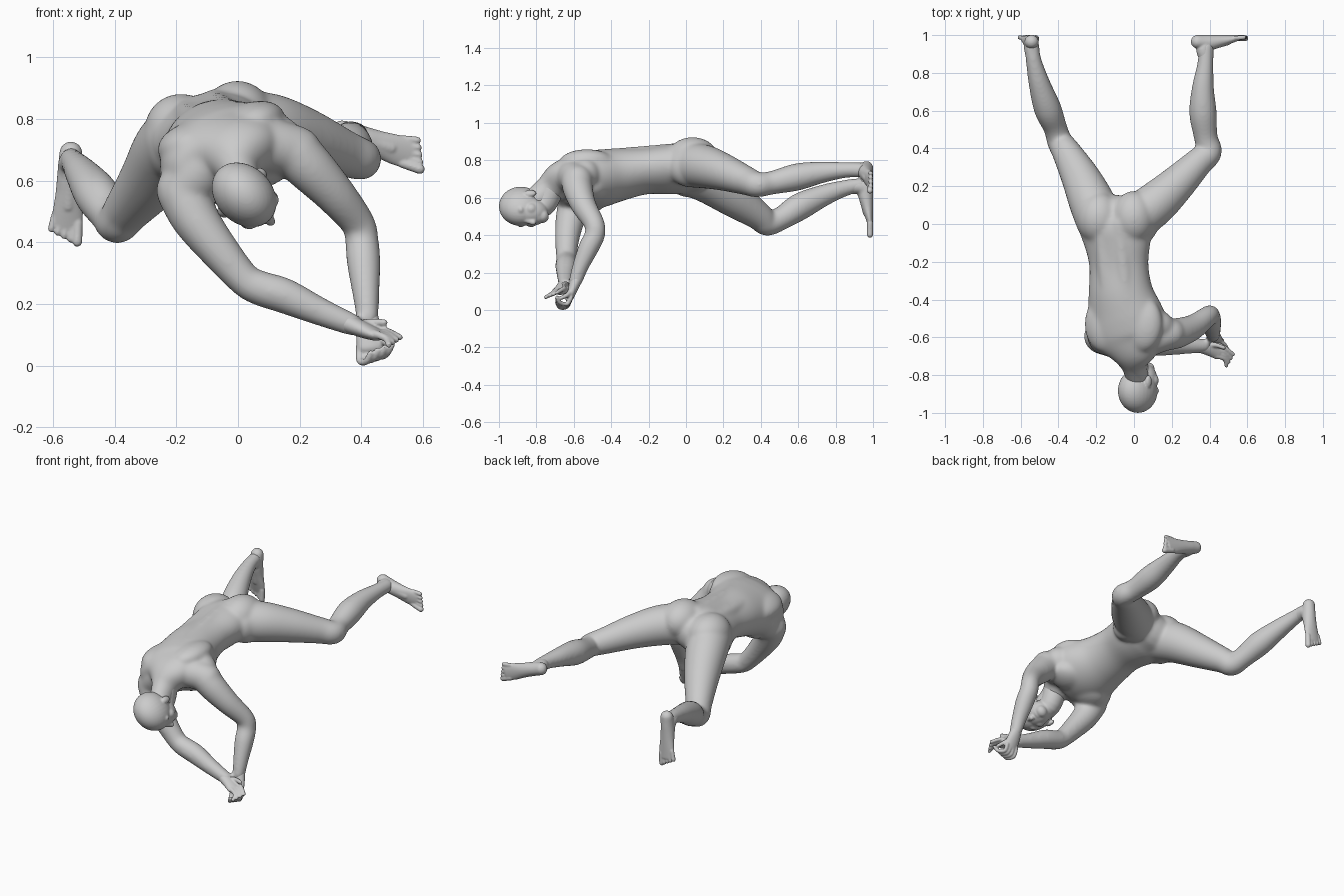
import bpy, bmesh
from math import sin, cos, pi, radians
from mathutils import Vector as V, Matrix

bm = bmesh.new()


def spline(p, i, u):
    """Catmull-Rom interpolation of whole rows (position and radii)."""
    q = [p[max(0, min(len(p) - 1, i + k))] for k in (-1, 0, 1, 2)]
    return [0.5 * (2 * b + (c - a) * u + (2 * a - 5 * b + 4 * c - d) * u * u
                   + (3 * b - a - 3 * c + d) * u ** 3) for a, b, c, d in zip(*q)]


def tube(rows, ref=None, sides=40, steps=6):
    """Round-ended loft; rows are (x, y, z, radius) or (x, y, z, side, depth)."""
    rows = [list(r) + [r[3]] * (5 - len(r)) for r in rows]
    s = [spline(rows, i, k / steps) for i in range(len(rows) - 1) for k in range(steps)]
    s.append(rows[-1])
    pos = [V(r[:3]) for r in s]
    if ref is None:
        d = pos[-1] - pos[0]
        k = min(range(3), key=lambda i: abs(d[i]))
        ref = V([float(i == k) for i in range(3)])
    n = len(s)
    rings = [(pos[i], (pos[min(i + 1, n - 1)] - pos[max(i - 1, 0)]).normalized(), s[i][3], s[i][4])
             for i in range(n)]

    def cap(ring, sign):
        p, t, a, b = ring
        return [(p + t * sign * min(a, b) * sin(w), t, a * cos(w), b * cos(w))
                for w in (0.4, 0.8, 1.15, 1.42)]
    rings = cap(rings[0], -1)[::-1] + rings + cap(rings[-1], 1)
    loops = []
    for p, t, a, b in rings:
        e = (ref - t * ref.dot(t)).normalized()
        f = t.cross(e)
        loops.append([bm.verts.new(p + e * a * cos(2 * pi * j / sides) + f * b * sin(2 * pi * j / sides))
                      for j in range(sides)])
    for A, B in zip(loops, loops[1:]):
        for j in range(sides):
            k = (j + 1) % sides
            bm.faces.new((A[j], A[k], B[k], B[j]))
    bm.faces.new(loops[0][::-1])
    bm.faces.new(loops[-1])


def blob(c, r, axes=None):
    """Ellipsoid, optionally in a local frame of three axis vectors."""
    m = Matrix(axes).transposed().to_4x4() if axes else Matrix()
    bmesh.ops.create_uvsphere(bm, u_segments=32, v_segments=20, radius=1,
                              matrix=Matrix.Translation(c) @ m @ Matrix.Diagonal((*r, 1)))


def finish(name, voxel, iterations):
    """Fuse the volumes made so far into one smooth skin."""
    global bm
    bmesh.ops.recalc_face_normals(bm, faces=bm.faces)
    mesh = bpy.data.meshes.new(name)
    bm.to_mesh(mesh)
    bm.free()
    bm = bmesh.new()
    ob = bpy.data.objects.new(name, mesh)
    bpy.context.collection.objects.link(ob)
    rem = ob.modifiers.new("fuse", 'REMESH')
    rem.mode = 'VOXEL'
    rem.voxel_size = voxel
    rem.use_smooth_shade = True
    sm = ob.modifiers.new("soften", 'SMOOTH')
    sm.factor = .5
    sm.iterations = iterations


# Torso, rolled about its length, running into the neck
roll = radians(18)
S, N = V((cos(roll), 0, sin(roll))), V((-sin(roll), 0, cos(roll)))
Y = V((0, 1, 0))
tube([(-.10, .04, .75, .165, .115), (-.10, -.02, .755, .190, .128), (-.088, -.10, .75, .180, .126),
      (-.08, -.22, .742, .160, .120), (-.07, -.36, .723, .175, .138), (-.045, -.49, .698, .212, .150),
      (-.03, -.59, .694, .220, .136), (-.01, -.67, .69, .15, .10), (0, -.74, .64, .072, .076),
      (.02, -.82, .577, .06, .066)], ref=S)
for side in (-1, 1):
    # Shoulder blades, chest muscles, long back muscles
    blob(V((-.035, -.53, .692)) + S * side * .105 + N * .065, (.11, .15, .068), (S, Y, N))
    blob(V((-.035, -.53, .69)) + S * side * .088 - N * .088, (.108, .10, .058), (S, Y, N))
    tube([(*(V(p) + S * side * .05 + N * h), .048) for p, h in
          (((-.1, 0, .76), .078), ((-.08, -.22, .74), .078), ((-.05, -.45, .70), .10))])
# Collar, rear shoulder muscles, buttocks
tube([(-.178, -.595, .57, .088), (-.10, -.62, .645, .09), (0, -.635, .70, .09),
      (.10, -.605, .712, .088), (.19, -.58, .695, .083)])
blob((.115, -.54, .725), (.10, .085, .09))
blob((-.17, -.54, .63), (.085, .085, .11))
blob((-.002, .035, .81), (.115, .14, .114))
blob((-.185, .03, .765), (.118, .14, .117))
# Outer hip
blob((-.215, .03, .72), (.085, .15, .12))
blob((.05, .03, .765), (.085, .13, .11))

# Arms: shoulder, elbow, wrist
tube([(-.175, -.60, .56, .087), (-.14, -.62, .48, .078), (-.07, -.635, .385, .066), (.02, -.64, .28, .055),
      (.07, -.64, .252, .057), (.15, -.64, .227, .058), (.26, -.643, .178, .047), (.37, -.645, .133, .037)])
tube([(.185, -.585, .69, .084), (.24, -.575, .635, .079), (.315, -.545, .555, .067), (.39, -.49, .46, .055),
      (.402, -.488, .40, .055), (.408, -.522, .33, .055), (.415, -.565, .23, .044), (.42, -.59, .155, .037)])

# Legs: hip, knee, ankle
tube([(.01, .03, .775, .119), (.11, .105, .765, .116), (.22, .205, .735, .099), (.34, .325, .69, .077),
      (.398, .382, .67, .068), (.38, .46, .68, .063), (.365, .59, .71, .073), (.365, .72, .735, .059),
      (.378, .85, .748, .043), (.382, .94, .748, .041)])
tube([(-.18, .01, .74, .124), (-.225, .12, .69, .121), (-.285, .25, .60, .102), (-.36, .385, .505, .077),
      (-.392, .435, .464, .068), (-.417, .51, .49, .063), (-.457, .61, .553, .073), (-.50, .74, .614, .058),
      (-.53, .86, .654, .043), (-.542, .94, .668, .039)])
finish("torso_and_limbs", .0075, 32)

# Right hand with fingers
tube([(.34, -.644, .144, .032, .034), (.41, -.66, .115, .026, .042), (.45, -.675, .10, .02, .045)], ref=V((0, 0, 1)))
for i in range(4):
    o = i * .02
    tube([(.44, -.64 - o, .105, .013), (.48, -.655 - o, .112 - o * .4, .012),
          (.525 - o * .6, -.69 - o, .092 - o * .4, .0105)], sides=12)
tube([(.39, -.645, .13, .016), (.43, -.64, .14, .013), (.475, -.655, .14, .011)], sides=12)
finish("right_hand", .005, 4)

# Left hand with fingers
tube([(.418, -.582, .17, .034, .032), (.425, -.608, .105, .043, .026), (.43, -.625, .06, .043, .02)],
     ref=V((1, 0, 0)))
for i in range(4):
    o = i * .023
    tube([(.395 + o, -.615, .065, .013), (.395 + o, -.637, .018 + o * .2, .012),
          (.415 + o, -.675, .013 + o * .4, .011), (.43 + o, -.69, .04 + o * .4, .0105)], sides=12)
tube([(.44, -.61, .105, .016), (.475, -.635, .08, .013), (.495, -.665, .065, .011)], sides=12)
finish("left_hand", .005, 4)


def foot(name, heel, ankle, f, m, length):
    """Foot with the sole at y = 1; f points to the toes, m to the inner side."""
    rows = []
    for u, w, h in ((.11, .037, .036), (.28, .04, .042), (.5, .043, .032), (.68, .049, .022), (.84, .048, .013)):
        p = heel + f * length * u
        rows.append((p.x, 1.001 - h, p.z, w, h))
    tube(rows, ref=m)
    # Ankle, instep and toes
    a, b = heel + f * length * .24, heel + f * length * .62
    tube([(*ankle, .037), (a.x, .945, a.z, .04), (b.x, .972, b.z, .026)], ref=m)
    for i in range(5):
        r = .0165 if i == 0 else .012
        p = heel + f * length * (.78 - .02 * i) + m * (.034 - .0185 * i)
        q = heel + f * (length * (.99 - .03 * i) - r * .5) + m * (.035 - .0215 * i)
        tube([(p.x, .984, p.z, r), (q.x, 1 - r, q.z, r)], sides=12)
    finish(name, .0045, 4)


fl = V((.93, 0, -.31)).normalized()
foot("left_foot", V((.303, 0, .77)), (.38, .88, .748), fl, V((fl.z, 0, -fl.x)), .325)
fr = V((-.05, 0, -1)).normalized()
foot("right_foot", V((-.54, 0, .727)), (-.534, .88, .657), fr, V((-fr.z, 0, fr.x)), .335)

# Head in its own frame: left, face, up
U, F = V((0, -1, 0)), V((.71, 0, -.71)).normalized()
L = U.cross(F)
C = V((.022, -.883, .552))


def at(l, f, u):
    return C + L * l + F * f + U * u


H = (L, F, U)
blob(at(0, -.003, 0), (.092, .117, .117), H)
blob(at(0, .042, -.055), (.074, .072, .092), H)
blob(at(0, .072, -.118), (.038, .034, .032), H)
blob(at(0, .084, -.095), (.034, .026, .022), H)
tube([(*at(0, .098, -.01), .013), (*at(0, .108, -.04), .014), (*at(0, .119, -.066), .016)], sides=12)
tube([(*at(0, .0, -.03), .065), (*at(0, -.014, -.12), .064), (.003, -.72, .655, .07)])
for side in (-1, 1):
    blob(at(side * .034, .077, .0), (.04, .022, .024), H)
    blob(at(side * .044, .064, -.055), (.034, .032, .034), H)
    blob(at(side * .09, -.012, -.05), (.014, .021, .034), H)
finish("head", .005, 8)
